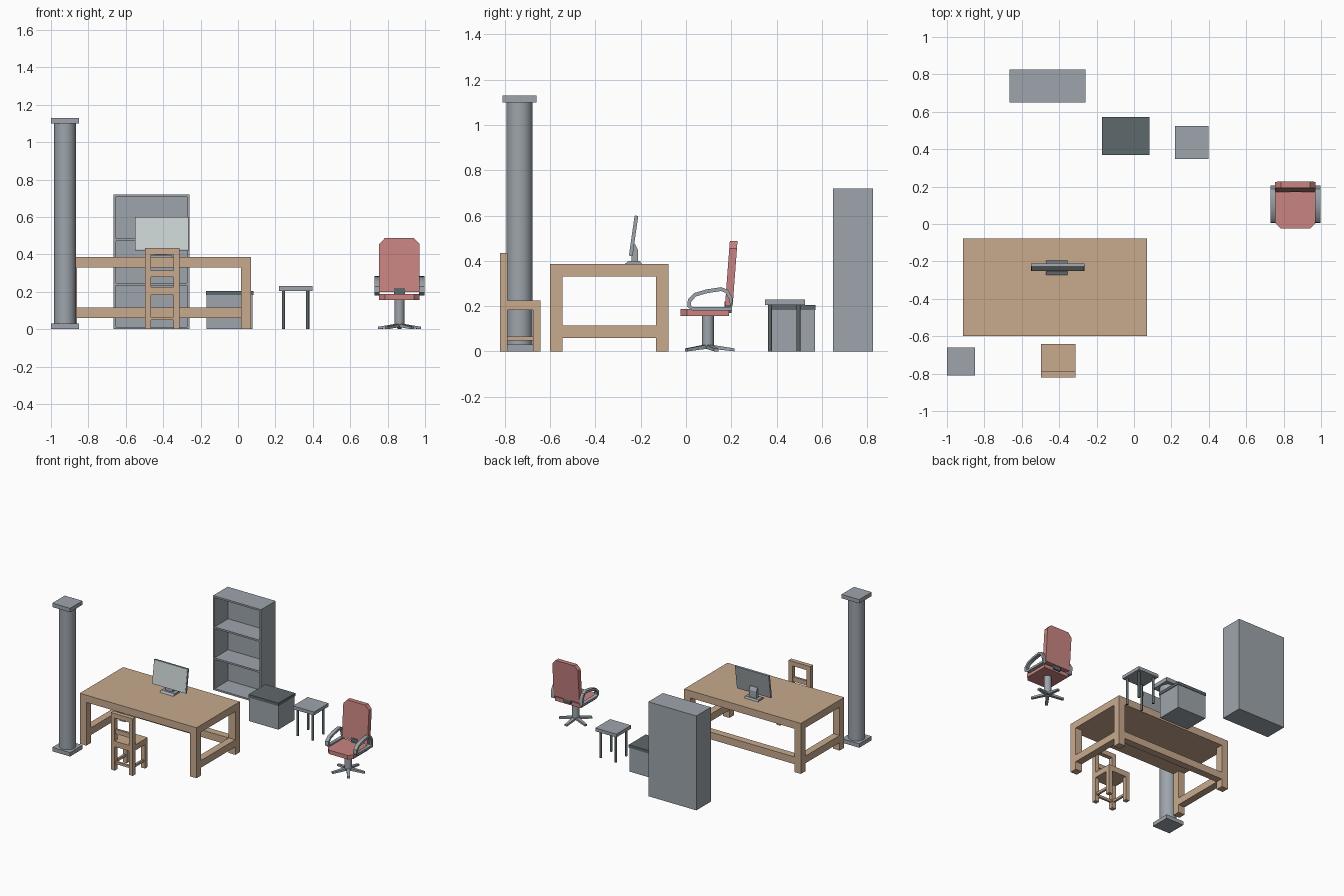
import bpy, bmesh, math
from mathutils import Vector, Matrix

if "Cube" in bpy.data.objects:
    bpy.data.objects.remove(bpy.data.objects["Cube"])


def material(name, rgb):
    m = bpy.data.materials.new(name)
    m.diffuse_color = (*rgb, 1)
    m.use_nodes = True
    m.node_tree.nodes["Principled BSDF"].inputs["Base Color"].default_value = m.diffuse_color
    return m


GREY = material("grey", (0.34, 0.375, 0.41))
DARK = material("dark grey", (0.11, 0.14, 0.145))
WOOD = material("tan wood", (0.58, 0.40, 0.27))
RED = material("soft red", (0.58, 0.23, 0.22))
SCREEN = material("screen white", (0.60, 0.65, 0.65))


def finish(name, bm, mats, smooth=False):
    bmesh.ops.recalc_face_normals(bm, faces=bm.faces[:])
    me = bpy.data.meshes.new(name)
    bm.to_mesh(me)
    bm.free()
    for m in mats:
        me.materials.append(m)
    ob = bpy.data.objects.new(name, me)
    bpy.context.scene.collection.objects.link(ob)
    if smooth:
        bpy.ops.object.select_all(action='DESELECT')
        ob.select_set(True)
        bpy.context.view_layer.objects.active = ob
        bpy.ops.object.shade_smooth_by_angle(angle=math.radians(35))
    return ob


def add_box(bm, x0, x1, y0, y1, z0, z1):
    mat = Matrix.Translation(((x0 + x1) / 2, (y0 + y1) / 2, (z0 + z1) / 2)) @ \
        Matrix.Diagonal((x1 - x0, y1 - y0, z1 - z0, 1))
    bmesh.ops.create_cube(bm, size=1, matrix=mat)


def boxes(name, mat, *dims):
    bm = bmesh.new()
    for d in dims:
        add_box(bm, *d)
    return finish(name, bm, [mat])


def cylinder(name, mat, x, y, z0, z1, r, sides=32):
    bm = bmesh.new()
    bmesh.ops.create_cone(bm, cap_ends=True, segments=sides, radius1=r, radius2=r, depth=z1 - z0,
                          matrix=Matrix.Translation((x, y, (z0 + z1) / 2)))
    return finish(name, bm, [mat], True)


def prism(name, mat, points, offset):
    """Extrude a closed outline of 3D points along an offset."""
    bm = bmesh.new()
    f = bm.faces.new([bm.verts.new(p) for p in points])
    ext = bmesh.ops.extrude_face_region(bm, geom=[f], use_keep_orig=True)
    bmesh.ops.translate(bm, vec=Vector(offset),
                        verts=[g for g in ext["geom"] if isinstance(g, bmesh.types.BMVert)])
    return finish(name, bm, [mat])


# Column
boxes("column_base", GREY, (-1, -0.85, -0.81, -0.66, 0, 0.03))
cylinder("column_shaft", GREY, -0.925, -0.735, 0.03, 1.10, 0.058)
boxes("column_cap", GREY, (-1, -0.85, -0.81, -0.66, 1.10, 1.13))

# Bookshelf, open at the front
X0, X1, Y0, Y1, H, T = -0.665, -0.26, 0.65, 0.825, 0.72, 0.013
boxes("bookshelf_frame", GREY,
      (X0, X0 + T, Y0, Y1, 0, H), (X1 - T, X1, Y0, Y1, 0, H),
      (X0 + T, X1 - T, Y1 - T, Y1, 0, H))
boxes("bookshelf_shelves", GREY,
      *[(X0 + T, X1 - T, Y0, Y1 - T, z, z + T) for z in (0, 0.235, 0.471, H - T)])

# Low cabinet with dark lid
boxes("cabinet_body", GREY, (-0.168, 0.078, 0.375, 0.57, 0, 0.182))
boxes("cabinet_lid", DARK, (-0.17, 0.082, 0.37, 0.573, 0.182, 0.205))

# Side table
boxes("side_table_top", GREY, (0.22, 0.397, 0.348, 0.525, 0.205, 0.23))
for x in (0.243, 0.372):
    for y in (0.371, 0.497):
        cylinder("side_table_leg", DARK, x, y, 0, 0.205, 0.009, 16)

# Desk
DX0, DX1, DY0, DY1, L = -0.915, 0.07, -0.60, -0.078, 0.055
boxes("desk_top", WOOD, (DX0, DX1, DY0, DY1, 0.33, 0.385))
boxes("desk_legs", WOOD, *[(x, x + L, y, y + L, 0, 0.33)
                           for x in (DX0, DX1 - L) for y in (DY0, DY1 - L)])
boxes("desk_stretchers", WOOD,
      (DX0, DX0 + L, DY0 + L, DY1 - L, 0.06, 0.115),
      (DX1 - L, DX1, DY0 + L, DY1 - L, 0.06, 0.115),
      (DX0 + L, DX1 - L, DY1 - L, DY1, 0.06, 0.115))

# Wooden chair, facing the desk
CX0, CX1, CY0, CY1, P = -0.498, -0.313, -0.822, -0.642, 0.033
boxes("chair_back_posts", WOOD, *[(x, x + P, CY0, CY0 + P, 0, 0.435) for x in (CX0, CX1 - P)])
boxes("chair_front_legs", WOOD, *[(x, x + P, CY1 - P, CY1, 0, 0.182) for x in (CX0, CX1 - P)])
boxes("chair_seat", WOOD, (CX0, CX1, CY0 + P, CY1, 0.182, 0.225),
      (CX0 + P, CX1 - P, CY0, CY0 + P, 0.182, 0.225))
boxes("chair_back_rails", WOOD,
      (CX0 + P, CX1 - P, CY0, CY0 + P, 0.40, 0.435),
      (CX0 + P, CX1 - P, CY0 + 0.008, CY0 + 0.025, 0.278, 0.313))
boxes("chair_rungs", WOOD,
      *[(x, x + 0.016, CY0 + P, CY1 - P, 0.048, 0.066) for x in (CX0 + 0.008, CX1 - 0.024)],
      (CX0 + P, CX1 - P, CY0 + 0.008, CY0 + 0.024, 0.048, 0.066))

# Monitor: leaning panel, lit front plate, neck and foot
prism("monitor_panel", GREY,
      [(-0.55, -0.25, 0.422), (-0.55, -0.236, 0.42), (-0.55, -0.211, 0.598), (-0.55, -0.225, 0.60)],
      (0.285, 0, 0))
prism("monitor_screen", SCREEN,
      [(-0.547, -0.252, 0.425), (-0.547, -0.249, 0.425), (-0.547, -0.2245, 0.597),
       (-0.547, -0.2275, 0.597)], (0.279, 0, 0))
prism("monitor_neck", GREY,
      [(-0.445, -0.242, 0.395), (-0.445, -0.213, 0.395), (-0.445, -0.213, 0.45),
       (-0.445, -0.226, 0.475), (-0.445, -0.235, 0.475)], (0.062, 0, 0))
prism("monitor_foot", GREY,
      [(-0.47, -0.272, 0.385), (-0.47, -0.195, 0.385), (-0.47, -0.203, 0.398), (-0.47, -0.255, 0.398)],
      (0.114, 0, 0))

# Office chair: padded seat and back with clipped corners
OX, OY, W = 0.863, 0.097, 0.108
prism("office_seat", RED,
      [(OX - W, 0.19, 0.157), (OX - W, 0.005, 0.157), (OX - W + 0.03, -0.025, 0.157),
       (OX + W - 0.03, -0.025, 0.157), (OX + W, 0.005, 0.157), (OX + W, 0.19, 0.157)],
      (0, 0, 0.03))


def back_point(x, z):
    return (OX + x, 0.172 + (z - 0.2) * 0.075, z)


prism("office_back", RED,
      [back_point(*p) for p in ((-W, 0.2), (W, 0.2), (W, 0.455), (W - 0.03, 0.487),
                                (-W + 0.03, 0.487), (-W, 0.455))], (0, 0.034, 0))
boxes("office_back_bracket", DARK, (OX - 0.03, OX + 0.03, 0.17, 0.2, 0.17, 0.22))

# Armrests: a closed bent loop on each side
loop = [(0.2, 0.188), (0.03, 0.188), (0.013, 0.2), (0.016, 0.225), (0.04, 0.25), (0.09, 0.265),
        (0.155, 0.275), (0.18, 0.265), (0.197, 0.235)]
centre = Vector((0.105, 0.229))
for side, x0 in (("left", 0.73), ("right", 0.969)):
    bm = bmesh.new()
    rings = []
    n = len(loop)
    for i, p in enumerate(loop):
        a, b = Vector(loop[i - 1]), Vector(loop[(i + 1) % n])
        t = (b - a).normalized()
        nrm = Vector((t.y, -t.x))
        if nrm.dot(Vector(p) - centre) < 0:
            nrm = -nrm
        o, q = Vector(p) + nrm * 0.0085, Vector(p) - nrm * 0.0085
        rings.append([bm.verts.new((x, v.x, v.y))
                      for x, v in ((x0, o), (x0 + 0.027, o), (x0 + 0.027, q), (x0, q))])
    for i in range(n):
        r, s = rings[i], rings[(i + 1) % n]
        for k in range(4):
            bm.faces.new((r[k], r[(k + 1) % 4], s[(k + 1) % 4], s[k]))
    finish(side + "_armrest", bm, [GREY], True)

# Pedestal and five tapered feet
cylinder("office_pedestal", GREY, OX, OY, 0.02, 0.157, 0.026, 24)
for i in range(5):
    bm = bmesh.new()
    add_box(bm, 0.01, 0.118, -0.013, 0.013, 0, 0.03)
    for v in bm.verts:
        if v.co.x > 0.1:
            v.co.z = 0.0 if v.co.z < 0.01 else 0.013
            v.co.y *= 0.75
        elif v.co.z < 0.01:
            v.co.z = 0.012
    bmesh.ops.transform(bm, verts=bm.verts[:], matrix=Matrix.Translation((OX, OY, 0)) @
                        Matrix.Rotation(math.radians(90 + 72 * i), 4, 'Z'))
    finish("office_foot", bm, [GREY])
